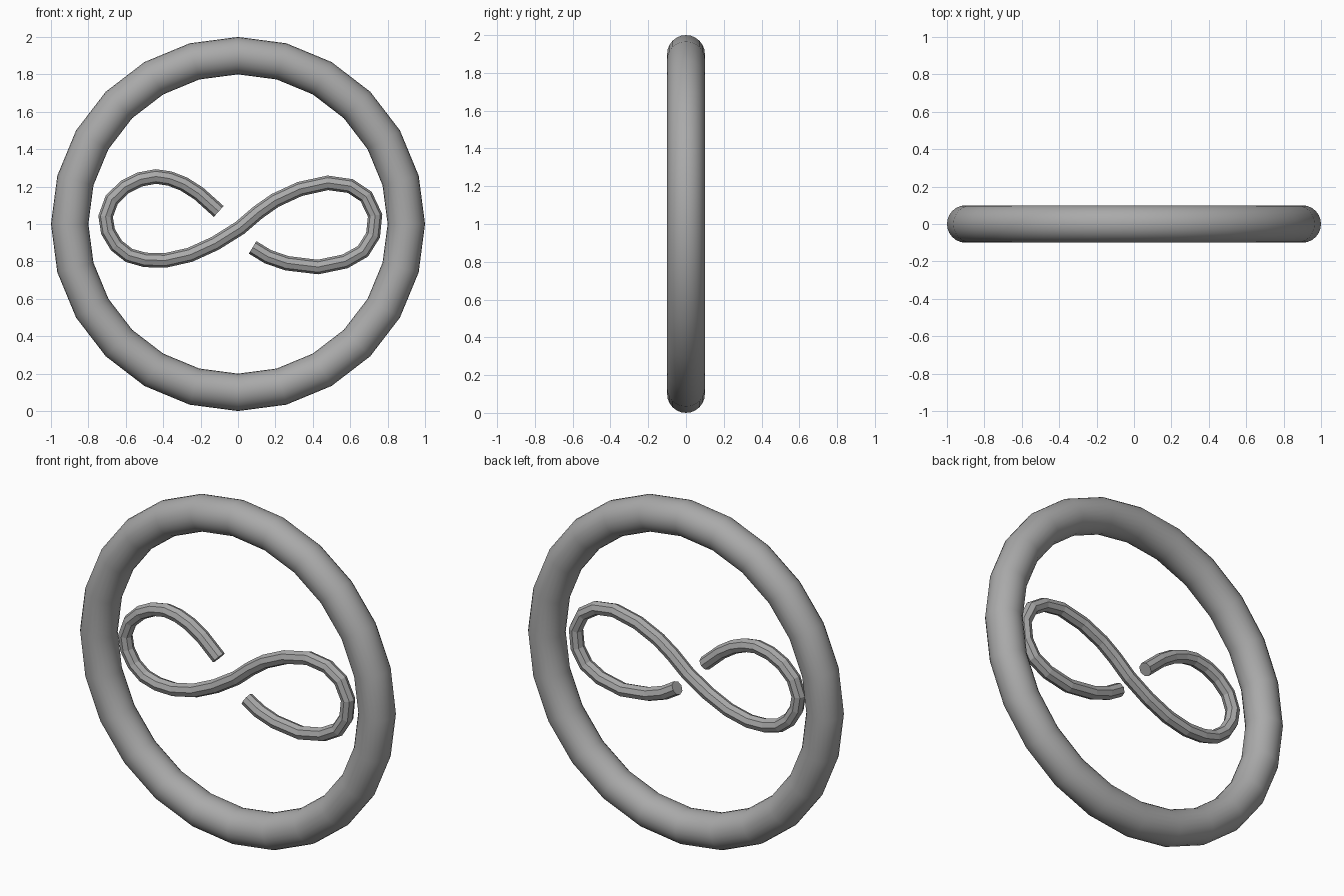
import bpy
import math

cube = bpy.data.objects.get("Cube")
if cube:
    bpy.data.objects.remove(cube, do_unlink=True)

# Single plain grey
grey = bpy.data.materials.new("plain_grey")
grey.use_nodes = True
colour = (0.4, 0.4, 0.4, 1.0)
grey.diffuse_color = colour
grey.node_tree.nodes["Principled BSDF"].inputs["Base Color"].default_value = colour

# Outer ring: upright, few segments around, smooth tube
bpy.ops.mesh.primitive_torus_add(
    major_radius=0.9, minor_radius=0.1, major_segments=24, minor_segments=24,
    location=(0, 0, 1), rotation=(math.pi / 2, 0, 0))
ring = bpy.context.object
ring.name = "outer_ring"
ring.data.materials.append(grey)
bpy.ops.object.shade_smooth()

# Inner swirl: open figure-eight swept with an eight-sided section (x, z)
path = [
    (-.103, 1.067), (-.21, 1.163), (-.29, 1.214), (-.365, 1.243), (-.44, 1.254),
    (-.525, 1.238), (-.605, 1.198), (-.675, 1.13), (-.708, 1.04), (-.695, .96),
    (-.65, .885), (-.583, .832), (-.497, .808), (-.39, .805), (-.257, .835),
    (-.123, .896), (.01, .979), (.107, 1.062), (.198, 1.126), (.33, 1.187),
    (.48, 1.22), (.6, 1.203), (.685, 1.147), (.733, 1.046), (.722, .94),
    (.668, .854), (.572, .8), (.428, .77), (.262, .79), (.16, .825), (.078, .875)]
curve = bpy.data.curves.new("swirl", "CURVE")
curve.dimensions = "3D"
curve.bevel_depth = 0.039
curve.bevel_resolution = 2
curve.use_fill_caps = True
spline = curve.splines.new("POLY")
spline.points.add(len(path) - 1)
for point, (x, z) in zip(spline.points, path):
    point.co = (x, -0.03, z, 1)
spline.use_smooth = False
curve.materials.append(grey)
swirl = bpy.data.objects.new("inner_swirl", curve)
bpy.context.collection.objects.link(swirl)

# Turn the swept curve into a flat-shaded mesh
bpy.ops.object.select_all(action="DESELECT")
swirl.select_set(True)
bpy.context.view_layer.objects.active = swirl
bpy.ops.object.convert(target="MESH")
bpy.ops.object.shade_flat()
